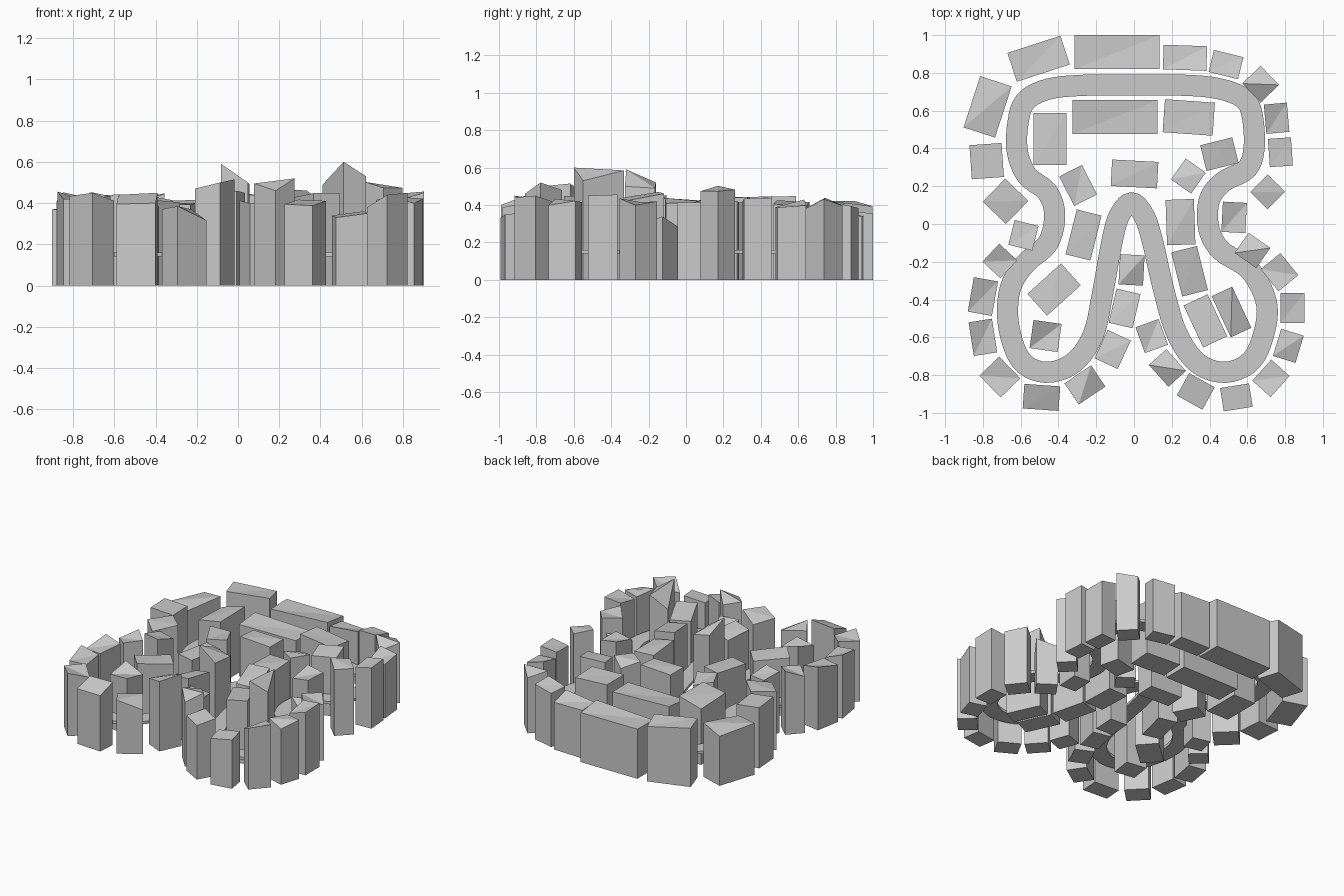
import bpy, bmesh, math, random
from mathutils import Vector

random.seed(7)


def finish(bm, name):
    bmesh.ops.recalc_face_normals(bm, faces=bm.faces)
    me = bpy.data.meshes.new(name)
    bm.to_mesh(me)
    bm.free()
    ob = bpy.data.objects.new(name, me)
    bpy.context.collection.objects.link(ob)
    return ob


def block(name, x, y, w, d, angle, h):
    """Rectangular tower whose four roof corners differ in height."""
    tops = h if isinstance(h, tuple) else [h + random.uniform(-.03, .03) for _ in range(4)]
    c, s = math.cos(math.radians(angle)), math.sin(math.radians(angle))
    xy = []
    for sx, sy in ((-1, -1), (1, -1), (1, 1), (-1, 1)):
        a, b = sx * w / 2, sy * d / 2
        xy.append((x + a * c - b * s, y + a * s + b * c))
    bm = bmesh.new()
    lo = [bm.verts.new((*p, 0)) for p in xy]
    hi = [bm.verts.new((*p, z)) for p, z in zip(xy, tops)]
    bm.faces.new(lo[::-1])
    for i in range(4):
        j = (i + 1) % 4
        bm.faces.new((lo[i], lo[j], hi[j], hi[i]))
    # fold the roof along the left-right diagonal
    bm.faces.new((hi[0], hi[1], hi[2]))
    bm.faces.new((hi[0], hi[2], hi[3]))
    return finish(bm, name)


# x, y, width, depth, turn, height (or four corner heights)
north_blocks = [
    (-.775, .62, .175, .285, -18, .38), (-.505, .875, .295, .16, 18, .42),
    (-.09, .91, .45, .18, 0, .38), (.27, .88, .23, .13, -2, .36),
    (.487, .844, .16, .12, -14, .39), (.67, .74, .14, .135, -46, .41),
    (.755, .56, .122, .155, 5, .41), (.775, .38, .122, .15, 4, .43),
    (.707, .17, .13, .13, -45, .50), (-.78, .333, .17, .18, 4, .43),
    (-.68, .12, .17, .17, -44, .42)]
east_blocks = [
    (.53, .035, .127, .16, -3, .41), (.627, -.14, .14, .13, -35, .31),
    (.77, -.255, .15, .135, -51, .42), (.838, -.445, .127, .16, 0, .44),
    (.817, -.645, .125, .15, -17, .41), (.725, -.817, .13, .15, -42, (.38, .44, .45, .42)),
    (.542, -.918, .155, .125, 9, (.33, .35, .36, .34)), (.327, -.886, .155, .135, -29, .39),
    (.177, -.762, .155, .125, -48, (.495, .46, .52, .48)), (.094, -.593, .13, .145, 20, .40)]
west_blocks = [
    (-.013, -.243, .13, .16, -3, (.59, .50, .49, .52)), (-.05, -.447, .13, .185, -13, .43),
    (-.113, -.664, .135, .165, -25, (.47, .50, .515, .46)),
    (-.26, -.852, .17, .135, 34, (.385, .315, .37, .37)),
    (-.49, -.918, .19, .13, -4, (.395, .40, .45, .44)), (-.71, -.81, .16, .145, -46, .44),
    (-.80, -.60, .125, .18, 9, .44), (-.80, -.384, .13, .185, -10, .43),
    (-.71, -.196, .13, .13, -43, .43), (-.585, -.06, .13, .135, -14, .42)]
inner_blocks = [
    (-.444, .45, .175, .275, 0, .42), (-.10, .566, .45, .18, 0, .39),
    (.29, .564, .265, .175, -4, .42), (.452, .37, .175, .14, 14, .42),
    (.288, .254, .13, .135, -35, .41), (.003, .265, .245, .14, -3, .42),
    (-.296, .204, .135, .175, 27, .42), (-.267, -.058, .135, .245, -14, .42),
    (-.423, -.347, .24, .155, 42, .43), (-.468, -.593, .15, .15, -8, .41),
    (.246, .01, .15, .24, 2, .43), (.294, -.25, .14, .24, 14, .44),
    (.378, -.513, .14, .245, 25, .45), (.516, -.466, .12, .24, 25, (.60, .53, .585, .49))]
for name, rows in (("north_block", north_blocks), ("east_block", east_blocks),
                   ("west_block", west_blocks), ("inner_block", inner_blocks)):
    for i, row in enumerate(rows):
        block(f"{name}_{i + 1}", *row)

# winding road: raised closed ribbon along a smooth centre line
path = [(0, .735), (-.25, .735), (-.45, .715), (-.575, .65), (-.615, .53), (-.617, .38),
        (-.565, .255), (-.46, .17), (-.42, .05), (-.455, -.10), (-.575, -.21),
        (-.655, -.34), (-.665, -.53), (-.60, -.72), (-.47, -.785), (-.32, -.735),
        (-.215, -.585), (-.165, -.36), (-.12, -.11), (-.08, .04), (-.012, .113),
        (.055, .04), (.10, -.10), (.155, -.34), (.225, -.575), (.335, -.735), (.485, -.785),
        (.625, -.72), (.695, -.55), (.697, -.40), (.61, -.24), (.46, -.14), (.395, -.02),
        (.40, .13), (.475, .225), (.60, .295), (.637, .42), (.62, .60), (.565, .675),
        (.43, .72), (.25, .735)]
P = [Vector(p) for p in path]
line = []
for i in range(len(P)):
    a, b, c, d = (P[(i + k) % len(P)] for k in (-1, 0, 1, 2))
    for k in range(5):
        t = k / 5
        line.append(.5 * (2 * b + (c - a) * t + (2 * a - 5 * b + 4 * c - d) * t * t
                          + (3 * b - a - 3 * c + d) * t ** 3))
bm = bmesh.new()
rings = []
for i, p in enumerate(line):
    t = (line[(i + 1) % len(line)] - line[i - 1]).normalized()
    n = Vector((-t.y, t.x)) * .056
    rings.append([bm.verts.new((*(p + n * s), z))
                  for s, z in ((-1, .14), (1, .14), (1, .16), (-1, .16))])
for i, r in enumerate(rings):
    q = rings[(i + 1) % len(rings)]
    for k in range(4):
        m = (k + 1) % 4
        bm.faces.new((r[k], r[m], q[m], q[k]))
road = finish(bm, "winding_road")
bpy.context.view_layer.objects.active = road
road.select_set(True)
bpy.ops.object.shade_smooth_by_angle(angle=math.radians(30))
